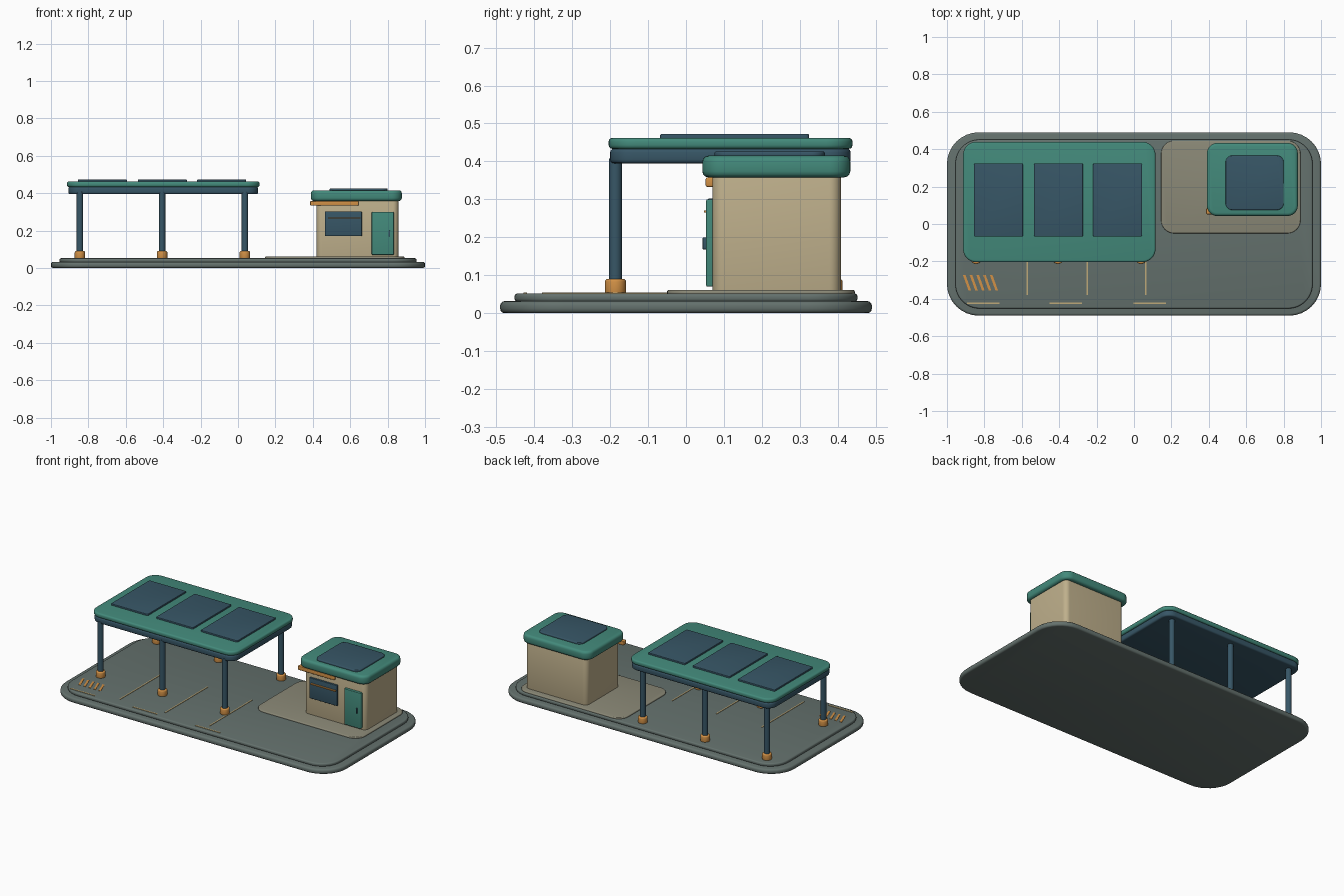
import bpy, bmesh
from math import cos, sin, pi, radians

cube = bpy.data.objects.get("Cube")
if cube:
    bpy.data.objects.remove(cube, do_unlink=True)


def make_material(name, hex_code):
    """Flat colour from an sRGB hex code, stored as linear values."""
    rgb = []
    for i in (0, 2, 4):
        c = int(hex_code[i:i + 2], 16) / 255
        rgb.append(c / 12.92 if c < 0.04 else ((c + 0.055) / 1.055) ** 2.4)
    mat = bpy.data.materials.new(name)
    mat.use_nodes = True
    mat.diffuse_color = (*rgb, 1)
    mat.node_tree.nodes["Principled BSDF"].inputs["Base Color"].default_value = (*rgb, 1)
    return mat


asphalt = make_material("asphalt grey", "64716D")
paving = make_material("paving beige grey", "8B8977")
cream = make_material("wall cream", "BFB08C")
green = make_material("roof green", "438A7B")
navy = make_material("slate blue", "375666")
orange = make_material("orange", "D29146")
paint = make_material("line paint", "BDA878")


def finish(bm, name, mat):
    mesh = bpy.data.meshes.new(name)
    bmesh.ops.recalc_face_normals(bm, faces=bm.faces)
    bm.to_mesh(mesh)
    bm.free()
    mesh.materials.append(mat)
    obj = bpy.data.objects.new(name, mesh)
    bpy.context.collection.objects.link(obj)
    bpy.ops.object.select_all(action='DESELECT')
    obj.select_set(True)
    bpy.context.view_layer.objects.active = obj
    bpy.ops.object.shade_smooth_by_angle(angle=radians(40))
    return obj


def prism(name, outline, z0, z1, mat, bevel=0.0):
    """Extrude a plan outline and round its top and bottom rims."""
    bm = bmesh.new()
    base = bm.faces.new([bm.verts.new((x, y, z0)) for x, y in outline])
    top = bmesh.ops.extrude_face_region(bm, geom=[base], use_keep_orig=True)
    for v in top["geom"]:
        if isinstance(v, bmesh.types.BMVert):
            v.co.z = z1
    if bevel:
        rims = [e for e in bm.edges if abs(e.verts[0].co.z - e.verts[1].co.z) < 1e-6]
        bmesh.ops.bevel(bm, geom=rims, offset=bevel, segments=3, profile=0.5,
                        affect='EDGES', clamp_overlap=True)
    return finish(bm, name, mat)


def slab(name, x, y, z, mat, radius=0.0, bevel=0.0):
    """Slab given by its x, y and z ranges, with rounded plan corners."""
    if not radius:
        outline = [(x[0], y[0]), (x[1], y[0]), (x[1], y[1]), (x[0], y[1])]
    else:
        centres = [(x[1] - radius, y[1] - radius), (x[0] + radius, y[1] - radius),
                   (x[0] + radius, y[0] + radius), (x[1] - radius, y[0] + radius)]
        outline = []
        for corner, (cx, cy) in enumerate(centres):
            for step in range(9):
                a = (corner + step / 8) * pi / 2
                outline.append((cx + radius * cos(a), cy + radius * sin(a)))
    return prism(name, outline, z[0], z[1], mat, bevel)


def cylinder(name, x, y, z, r, mat, bevel=0.0):
    ring = [(x + r * cos(2 * pi * i / 20), y + r * sin(2 * pi * i / 20)) for i in range(20)]
    return prism(name, ring, z[0], z[1], mat, bevel)


# Ground
slab("ground_curb", (-1, 1), (-0.49, 0.49), (0, 0.032), asphalt, 0.17, 0.012)
slab("ground_deck", (-0.955, 0.955), (-0.452, 0.452), (0.03, 0.052), asphalt, 0.13, 0.008)
slab("kiosk_pad", (0.145, 0.89), (-0.05, 0.445), (0.045, 0.061), paving, 0.07, 0.005)

# Canopy
slab("canopy_frame", (-0.907, 0.108), (-0.2, 0.434), (0.395, 0.434), navy, 0.06, 0.01)
slab("canopy_roof", (-0.914, 0.115), (-0.204, 0.439), (0.433, 0.462), green, 0.07, 0.01)
for i, px in enumerate((-0.725, -0.404, -0.088)):
    slab(f"solar_panel_{i + 1}", (px - 0.131, px + 0.131), (-0.068, 0.324),
         (0.455, 0.472), navy, 0.008, 0.003)

# Posts with feet
for i, px in enumerate((-0.845, -0.406, 0.037)):
    for side, py in (("front", -0.186), ("back", 0.385)):
        cylinder(f"{side}_post_{i + 1}", px, py, (0.05, 0.408), 0.0175, navy)
        cylinder(f"{side}_post_foot_{i + 1}", px, py, (0.048, 0.09), 0.028, orange, 0.007)

# Painted bay lines and stops
for i, lx in enumerate((-0.572, -0.251, 0.064)):
    slab(f"bay_line_{i + 1}", (lx - 0.004, lx + 0.004), (-0.38, 0.05), (0.05, 0.0545), paint)
for i, lx in enumerate((-0.805, -0.364, 0.083)):
    slab(f"bay_stop_{i + 1}", (lx - 0.087, lx + 0.087), (-0.428, -0.419), (0.05, 0.0545), paint)

# Slanted hazard stripes
for i in range(5):
    hx = -0.893 + i * 0.036
    stripe = [(hx - 0.022, -0.272), (hx - 0.008, -0.272),
              (hx + 0.022, -0.355), (hx + 0.008, -0.355)]
    prism(f"hazard_stripe_{i + 1}", stripe, 0.05, 0.0545, orange)

# Kiosk
slab("kiosk_walls", (0.42, 0.858), (0.07, 0.408), (0.055, 0.37), cream, 0.03, 0.004)
slab("kiosk_roof", (0.39, 0.876), (0.043, 0.433), (0.358, 0.415), green, 0.055, 0.016)
slab("kiosk_roof_panel", (0.49, 0.8), (0.075, 0.366), (0.41, 0.426), navy, 0.035, 0.005)
slab("awning", (0.386, 0.645), (0.052, 0.085), (0.333, 0.358), orange, 0.006, 0.004)
slab("window", (0.464, 0.662), (0.058, 0.08), (0.17, 0.302), navy, 0.004, 0.003)
slab("window_rail", (0.48, 0.655), (0.047, 0.06), (0.265, 0.271), orange)
slab("door", (0.715, 0.833), (0.053, 0.08), (0.07, 0.3), green, 0.006, 0.004)
slab("door_handle", (0.804, 0.813), (0.044, 0.056), (0.168, 0.2), navy, 0.003, 0.002)
